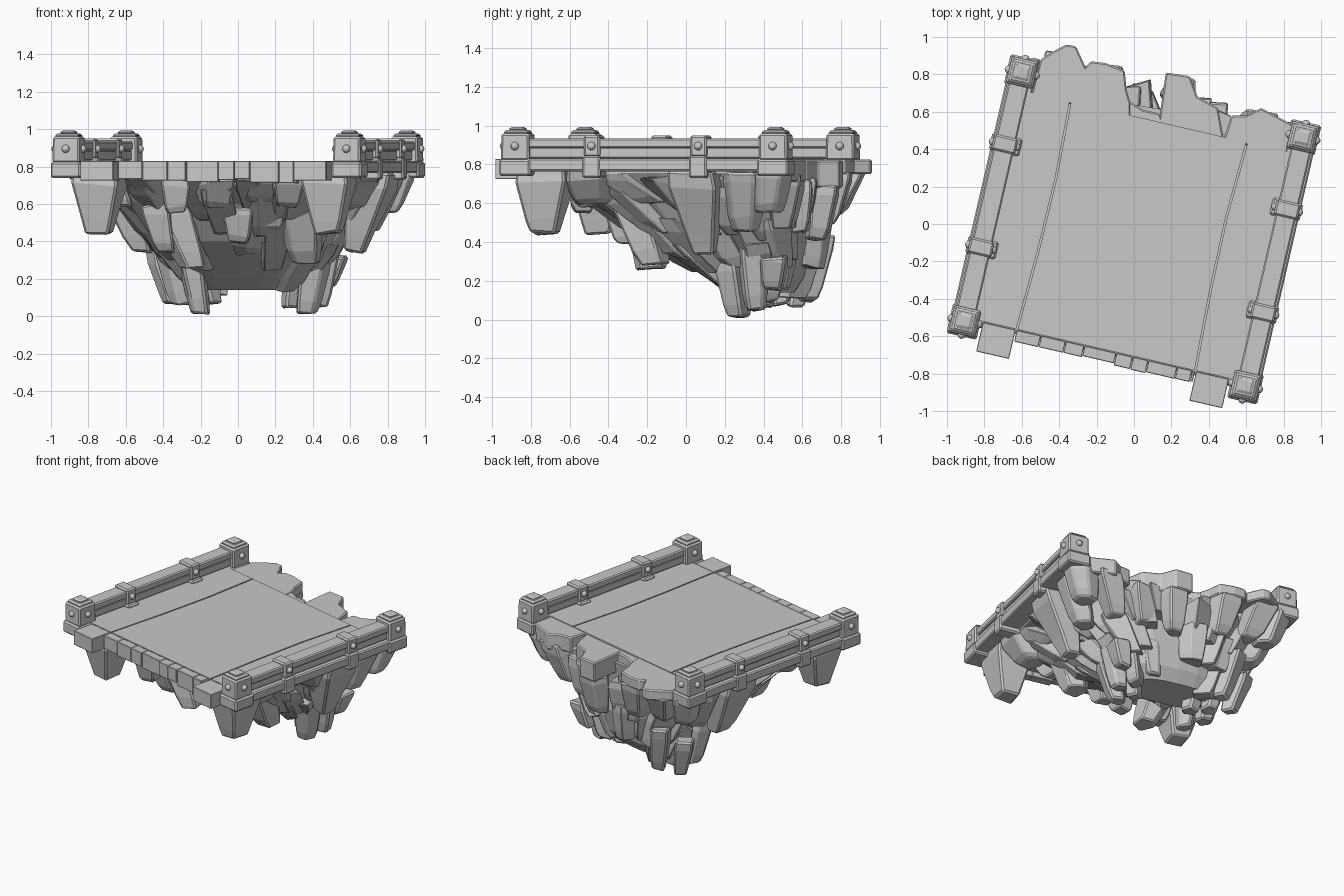
import bpy, bmesh, math, random
from mathutils import Vector, Matrix

random.seed(11)
if bpy.data.objects.get("Cube"):
    bpy.data.objects.remove(bpy.data.objects["Cube"])

GREY = (0.58, 0.58, 0.58, 1)
stone = bpy.data.materials.new("grey_stone")
stone.use_nodes = True
stone.diffuse_color = GREY
bsdf = stone.node_tree.nodes["Principled BSDF"]
bsdf.inputs["Base Color"].default_value = GREY
bsdf.inputs["Roughness"].default_value = 0.8

# The platform is turned a little about the vertical
TURN = Matrix.Translation((0, -0.026, 0)) @ Matrix.Rotation(math.radians(-13), 4, "Z")


def finish(bm, name, bevel=0.0, turned=True, smooth=False):
    bmesh.ops.recalc_face_normals(bm, faces=bm.faces)
    mesh = bpy.data.meshes.new(name)
    bm.to_mesh(mesh)
    bm.free()
    mesh.materials.append(stone)
    for p in mesh.polygons:
        p.use_smooth = smooth
    ob = bpy.data.objects.new(name, mesh)
    bpy.context.collection.objects.link(ob)
    if turned:
        ob.matrix_world = TURN
    if bevel:
        mod = ob.modifiers.new("worn_edges", "BEVEL")
        mod.width, mod.segments, mod.limit_method = bevel, 1, "ANGLE"
    return ob


def block(bm, u, v, w, d, z0, z1, top=1.0):
    verts = bmesh.ops.create_cube(bm, size=1)["verts"]
    for p in verts:
        s = top if p.co.z > 0 else 1
        p.co = (u + p.co.x * w * s, v + p.co.y * d * s, z1 if p.co.z > 0 else z0)


def slab(bm, outline, z0, z1):
    low = [bm.verts.new((x, y, z0)) for x, y in outline]
    high = [bm.verts.new((x, y, z1)) for x, y in outline]
    n = len(outline)
    bm.faces.new(low[::-1])
    bm.faces.new(high)
    for i in range(n):
        bm.faces.new((low[i], low[(i + 1) % n], high[(i + 1) % n], high[i]))


def chunk(bm, top, bottom, w, d, yaw=0.0, tip=0.6, sides=5, rough=0.12, full=0.45):
    """Hanging rock: an uneven prism that narrows to a blunt tip."""
    top, bottom = Vector(top), Vector(bottom)
    shape = [random.uniform(1 - rough, 1 + rough) for _ in range(sides)]
    rings = []
    for t, s in ((0, 0.95), (0.2, 1), (0.75, full + tip * (1 - full)), (1, tip)):
        c = top.lerp(bottom, t)
        ring = []
        for i in range(sides):
            a = math.tau * (i + 0.5) / sides
            p = Vector((math.cos(a) * w, math.sin(a) * d, 0)) * (0.62 * s * shape[i])
            p.rotate(Matrix.Rotation(yaw, 3, "Z"))
            p.z = random.uniform(-0.015, 0.015) if t < 1 else random.uniform(0, 0.025)
            ring.append(bm.verts.new(c + p))
        rings.append(ring)
    bm.faces.new(rings[0])
    bm.faces.new(rings[-1])
    for a, b in zip(rings, rings[1:]):
        for i in range(sides):
            j = (i + 1) % sides
            bm.faces.new((a[i], a[j], b[j], b[i]))


def bolt(bm, u, v, z):
    bmesh.ops.create_icosphere(bm, subdivisions=2, radius=0.022,
                               matrix=Matrix.Translation((u, v, z)))


# Deck: three strips of paving with bent cracks between, over a solid bed
bm = bmesh.new()
block(bm, 0, -0.045, 1.42, 1.29, 0.75, 0.805)
finish(bm, "deck_bed")
bm = bmesh.new()
rows = ((-0.664, 0.485), (-0.235, 0.468), (0.17, 0.463), (0.587, 0.48))
left_edge = [(c, v) for v, c in rows]
slab(bm, left_edge + [(-c, v) for c, v in reversed(left_edge)], 0.79, 0.83)
for s in (-1, 1):
    slab(bm, [(s * (c + 0.009), v) for c, v in left_edge]
         + [(s * 0.71, 0.587), (s * 0.71, -0.664)], 0.79, 0.83)
finish(bm, "deck_panels")

# Front kerb of uneven stones, with a jutting block at each end
bm = bmesh.new()
u = -0.49
while u < 0.48:
    w = min(random.uniform(0.08, 0.2), 0.49 - u)
    d = random.uniform(0.055, 0.07)
    block(bm, u + w / 2, -0.668 - d / 2, w - 0.002, d, random.uniform(0.71, 0.735), 0.829)
    u += w
for s in (-1, 1):
    block(bm, s * 0.585, -0.748, 0.18, 0.16, 0.725, 0.829)
finish(bm, "front_kerb", 0.003)

# Broken ledges along the back
bm = bmesh.new()
slab(bm, [(-0.55, 0.69), (-0.02, 0.565), (-0.02, 0.65), (-0.04, 0.72), (-0.05, 0.82),
          (-0.15, 0.86), (-0.23, 0.87), (-0.26, 0.84), (-0.31, 0.95), (-0.36, 0.96),
          (-0.42, 0.93), (-0.5, 0.88)], 0.75, 0.825)
slab(bm, [(-0.03, 0.56), (0.16, 0.52), (0.14, 0.59), (0.05, 0.61), (-0.03, 0.66)], 0.7, 0.82)
slab(bm, [(0.13, 0.53), (0.48, 0.45), (0.45, 0.62), (0.34, 0.68), (0.3, 0.79),
          (0.17, 0.81)], 0.68, 0.82)
slab(bm, [(0.48, 0.45), (0.82, 0.37), (0.85, 0.53), (0.68, 0.62), (0.6, 0.58),
          (0.52, 0.58)], 0.71, 0.825)
finish(bm, "back_ledges", 0.008, turned=False)

# Rails, posts and brackets, the same on both sides
for s, side in ((-1, "right"), (1, "left")):
    bm = bmesh.new()
    block(bm, s * 0.77, 0, 0.15, 1.4, 0.765, 0.83)
    block(bm, s * 0.77, 0, 0.09, 1.4, 0.83, 0.89)
    block(bm, s * 0.775, 0, 0.11, 1.38, 0.885, 0.935)
    finish(bm, side + "_rail", 0.008)

    posts, bolts = bmesh.new(), bmesh.new()
    for v in (-0.685, 0.68):
        u = s * 0.77
        block(posts, u, v, 0.165, 0.165, 0.74, 0.825)
        block(posts, u, v, 0.15, 0.15, 0.82, 0.96, 0.97)
        block(posts, u, v, 0.13, 0.13, 0.955, 0.978, 0.9)
        block(posts, u, v, 0.09, 0.09, 0.975, 0.993, 0.8)
        for a, b in ((0.074, 0), (-0.074, 0), (0, 0.074), (0, -0.074)):
            bolt(bolts, u + a, v + b, 0.895)
    finish(posts, side + "_posts", 0.01)

    bm = bmesh.new()
    for v in (-0.28, 0.285):
        block(bm, s * 0.775, v, 0.13, 0.085, 0.84, 0.95)
        block(bm, s * 0.77, v, 0.165, 0.095, 0.73, 0.845)
        for a in (-0.065, 0.065):
            bolt(bolts, s * 0.775 + a, v, 0.895)
    finish(bm, side + "_brackets", 0.01)
    finish(bolts, side + "_bolts", smooth=True)

# Rock core: tapering rings of height, centre and radii
LEVELS = ((0.76, 0, 0, 0.67, 0.63), (0.6, 0.03, 0.14, 0.56, 0.46), (0.4, 0.05, 0.24, 0.45, 0.39),
          (0.22, 0.05, 0.36, 0.35, 0.23), (0.14, 0.03, 0.4, 0.27, 0.14))


def on_core(z, a):
    for hi, lo in zip(LEVELS, LEVELS[1:]):
        if z >= lo[0] or lo is LEVELS[-1]:
            t = min(1, max(0, (hi[0] - z) / (hi[0] - lo[0])))
            _, cx, cy, rx, ry = (p + (q - p) * t for p, q in zip(hi, lo))
            break
    c, s = math.cos(a), math.sin(a)
    p = Vector((math.copysign(abs(c) ** 0.7, c) * rx, math.copysign(abs(s) ** 0.7, s) * ry, 0))
    p.rotate(Matrix.Rotation(math.radians(-13), 3, "Z"))
    return Vector((cx + p.x, cy + p.y, z))


bm = bmesh.new()
rings = [[bm.verts.new(on_core(lv[0], math.tau * i / 24)) for i in range(24)] for lv in LEVELS]
bm.faces.new(rings[0])
bm.faces.new(rings[-1])
for a, b in zip(rings, rings[1:]):
    for i in range(24):
        bm.faces.new((a[i], a[i - 1], b[i - 1], b[i]))
finish(bm, "rock_core", turned=False)

# Rock columns in overlapping tiers; the lowest tier leaves the front and middle hollow
bm = bmesh.new()
for z0, z1, count, width in ((0.74, 0.56, 22, 0.18), (0.67, 0.42, 19, 0.18),
                             (0.53, 0.28, 16, 0.16), (0.38, 0.13, 13, 0.14)):
    for i in range(count):
        a = math.tau * (i + random.uniform(-0.35, 0.35)) / count
        drop = random.uniform(-0.06, 0.06)
        top, end = on_core(z0 + drop * 0.4, a), on_core(z1 + drop, a)
        end.z = z1 + drop
        if z1 < 0.2 and (math.sin(a) < -0.7 or end.x > -0.1 and end.y > 0.45):
            continue
        out = Vector((math.cos(a), math.sin(a), 0)) * random.uniform(-0.015, 0.03)
        chunk(bm, top + out, end + out, width * random.uniform(0.8, 1.25),
              width * random.uniform(0.8, 1.2), a + random.uniform(-0.4, 0.4),
              random.uniform(0.6, 0.85), random.choice((4, 4, 5, 6)), 0.16)
finish(bm, "rock_columns", 0.012, turned=False)

# Two clusters of low columns either side of the hollow
bm = bmesh.new()
for tips, lean in ((((-0.2, 0.28, 0), (-0.3, 0.36, 0.05), (-0.14, 0.4, 0.05), (-0.24, 0.48, 0.06),
                     (-0.35, 0.56, 0.06), (-0.22, 0.63, 0.08)), -0.07),
                   (((0.36, 0.27, 0), (0.28, 0.34, 0.04), (0.43, 0.36, 0.04), (0.34, 0.42, 0.08),
                     (0.47, 0.45, 0.14), (0.24, 0.48, 0.15)), 0.05)):
    for x, y, z in tips:
        top = (x + lean, y + (y - 0.42) * 0.35, random.uniform(0.32, 0.43))
        chunk(bm, top, (x, y, z), 0.145, 0.145, random.uniform(-0.5, 0.5), 0.68,
              random.choice((4, 5)))
finish(bm, "low_columns", 0.012, turned=False)

# Large teeth under the rails
bm = bmesh.new()
for s in (-1, 1):
    chunk(bm, (s * 0.63, -0.57, 0.77), (s * 0.63, -0.575, 0.43), 0.29, 0.3, 0, 0.5, 4, 0.04, 0.31)
    chunk(bm, (s * 0.7, 0.23, 0.77), (s * 0.58, 0.26, 0.33), 0.26, 0.29, 0, 0.42, 4, 0.05, 0.31)
    chunk(bm, (s * 0.66, -0.34, 0.76), (s * 0.56, -0.34, 0.58), 0.2, 0.24, 0, 0.6, 5)
    chunk(bm, (s * 0.7, 0.5, 0.77), (s * 0.6, 0.48, 0.45), 0.2, 0.2, 0, 0.6, 5)
    chunk(bm, (s * 0.72, 0.66, 0.77), (s * 0.66, 0.62, 0.54), 0.18, 0.18, 0, 0.7, 6)
finish(bm, "rail_teeth", 0.012)

# Front rocks and rocks under the back ledges
bm = bmesh.new()
for top, end, w in (((-0.38, -0.16, 0.62), (-0.24, -0.18, 0.25), 0.2),
                    ((-0.44, -0.26, 0.6), (-0.38, -0.22, 0.33), 0.17),
                    ((0.32, -0.28, 0.62), (0.36, -0.16, 0.27), 0.22),
                    ((-0.34, -0.55, 0.74), (-0.33, -0.53, 0.54), 0.17),
                    ((0.0, -0.34, 0.58), (0.0, -0.3, 0.38), 0.18),
                    ((0.17, -0.3, 0.6), (0.16, -0.25, 0.45), 0.18),
                    ((0.1, -0.55, 0.74), (0.1, -0.45, 0.6), 0.22),
                    ((0.27, -0.58, 0.74), (0.26, -0.5, 0.57), 0.18),
                    ((-0.12, -0.52, 0.74), (-0.12, -0.44, 0.57), 0.2),
                    ((-0.4, 0.84, 0.77), (-0.34, 0.74, 0.52), 0.2),
                    ((-0.15, 0.75, 0.77), (-0.12, 0.7, 0.48), 0.2),
                    ((0.24, 0.71, 0.7), (0.22, 0.67, 0.4), 0.18),
                    ((0.42, 0.58, 0.72), (0.4, 0.58, 0.44), 0.18),
                    ((0.68, 0.53, 0.74), (0.58, 0.5, 0.46), 0.2)):
    chunk(bm, top, end, w, w * random.uniform(0.85, 1.1), random.uniform(-0.3, 0.3), 0.6,
          random.choice((4, 5)), 0.08)
finish(bm, "hanging_rocks", 0.014, turned=False)
